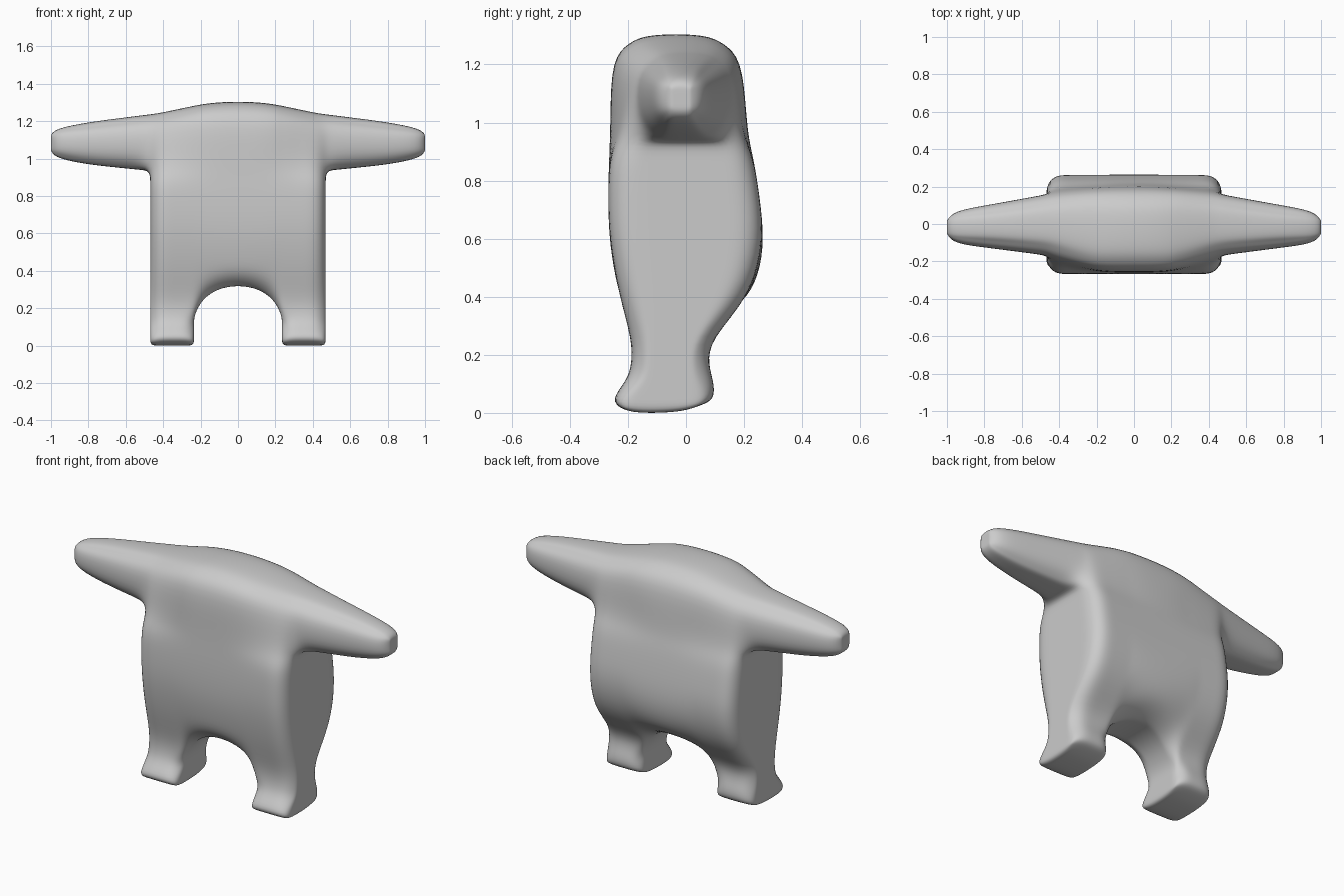
import bpy
import bmesh

if "Cube" in bpy.data.objects:
    bpy.data.objects.remove(bpy.data.objects["Cube"])


def curve(table, a, k=1):
    """Linear look-up of column k in a table sorted by its first column."""
    if a <= table[0][0]:
        return table[0][k]
    for p, q in zip(table, table[1:]):
        if a <= q[0]:
            return p[k] + (q[k] - p[k]) * (a - p[0]) / (q[0] - p[0])
    return table[-1][k]


# outlines: crotch arch, arm underside and top (x, z)
ARCH = [(0, .325), (.11, .305), (.19, .25), (.235, .165)]
ARM_LOW = [(.47, .935), (.8, .968), (.965, 1.0), (1, 1.035)]
ARM_TOP = [(0, 1.307), (.11, 1.303), (.19, 1.293), (.28, 1.275), (.42, 1.245), (.8, 1.197), (.965, 1.165), (1, 1.135)]
# front and back depth by height for body and legs (z, front, back)
DEPTH = [(0, -.25, .075), (.045, -.26, .10), (.11, -.205, .095), (.17, -.185, .075), (.25, -.185, .08),
         (.31, -.2, .13), (.4, -.23, .225), (.5, -.25, .262), (.6, -.265, .27), (.72, -.27, .258),
         (.86, -.265, .235), (1.0, -.26, .217), (1.18, -.26, .2), (1.31, -.25, .18)]
# front and back depth by reach for shoulders and arms (x, front, back)
REACH = [(0, -.265, .205), (.11, -.262, .2), (.19, -.25, .19), (.3, -.223, .18), (.42, -.182, .167),
         (.47, -.17, .16), (.965, -.105, .07), (1, -.075, .04)]

half = [.11, .19, .235, .275, .34, .425, .469, .52, .62, .8, .965, 1.0]
cols = [-x for x in reversed(half)] + [0] + half
ROWS = 13
LAYERS = [0, .25, .5, .75, 1]


def filled(i, j):
    if not (0 <= i < len(cols) - 1 and 0 <= j < ROWS - 1):
        return False
    mid = abs(cols[i] + cols[i + 1]) / 2
    if j < 3:                       # legs
        return .235 < mid < .469
    return mid < .469 or j >= 9     # torso, then arms


def point(i, j, k):
    x = cols[i]
    ax = abs(x)
    arch, low, top = curve(ARCH, ax), curve(ARM_LOW, ax), curve(ARM_TOP, ax)
    if j < 3:
        z = (0, .045, .11)[j]
    elif j < 7:
        z = arch + (.6 - arch) * (0, .2, .55, 1)[j - 3]
    elif j < 9:
        z = (.75, .87)[j - 7]
    else:
        z = low + (top - low) * (0, .24, .77, 1)[j - 9]
    yf, yb = curve(DEPTH, z, 1), curve(DEPTH, z, 2)
    if j >= 9:
        w = 1 if ax > .46 else min(1, .35 + (j - 9) * .3)
        yf += (max(yf, curve(REACH, ax, 1)) - yf) * w
        yb += (min(yb, curve(REACH, ax, 2)) - yb) * w
    y = yf + (yb - yf) * LAYERS[k]
    # round off the front and back rims along the outline
    quads = [filled(i - a, j - b) for a in (0, 1) for b in (0, 1)]
    if k in (0, 4) and sum(quads) < 3:
        pull = min(.055, .18 * (yb - yf)) * (.5 if j <= 1 else 1)
        y += pull if k == 0 else -pull
        if j == ROWS - 1:
            z -= .03 if ax < .9 else .015
        elif j == 9 and ax > .469:
            z += .015
    elif j == ROWS - 1 and k in (1, 3):
        z -= .006
    if j == 0:                      # sole lifts at the rim
        z += (.012, 0, 0, .006, .025)[k]
    return x, y, z


# cage: front and back panels plus walls along the outline
bm = bmesh.new()
verts = {}


def face(*keys):
    for key in keys:
        if key not in verts:
            verts[key] = bm.verts.new(point(*key))
    bm.faces.new([verts[key] for key in keys])


for i in range(len(cols) - 1):
    for j in range(ROWS - 1):
        if not filled(i, j):
            continue
        face((i, j, 0), (i + 1, j, 0), (i + 1, j + 1, 0), (i, j + 1, 0))
        face((i, j + 1, 4), (i + 1, j + 1, 4), (i + 1, j, 4), (i, j, 4))
        edges = [((i, j), (i + 1, j), (0, -1)), ((i + 1, j), (i + 1, j + 1), (1, 0)),
                 ((i + 1, j + 1), (i, j + 1), (0, 1)), ((i, j + 1), (i, j), (-1, 0))]
        for a, b, (di, dj) in edges:
            if not filled(i + di, j + dj):
                for k in range(4):
                    face((*a, k), (*a, k + 1), (*b, k + 1), (*b, k))

bmesh.ops.recalc_face_normals(bm, faces=bm.faces)
for f in bm.faces:
    f.smooth = True
mesh = bpy.data.meshes.new("body")
bm.to_mesh(mesh)
bm.free()

body = bpy.data.objects.new("body", mesh)
bpy.context.collection.objects.link(body)
sub = body.modifiers.new("smooth", "SUBSURF")
sub.levels = sub.render_levels = 2

grey = bpy.data.materials.new("light grey")
grey.diffuse_color = (.6, .6, .6, 1)
grey.use_nodes = True
grey.node_tree.nodes["Principled BSDF"].inputs["Base Color"].default_value = grey.diffuse_color
mesh.materials.append(grey)
